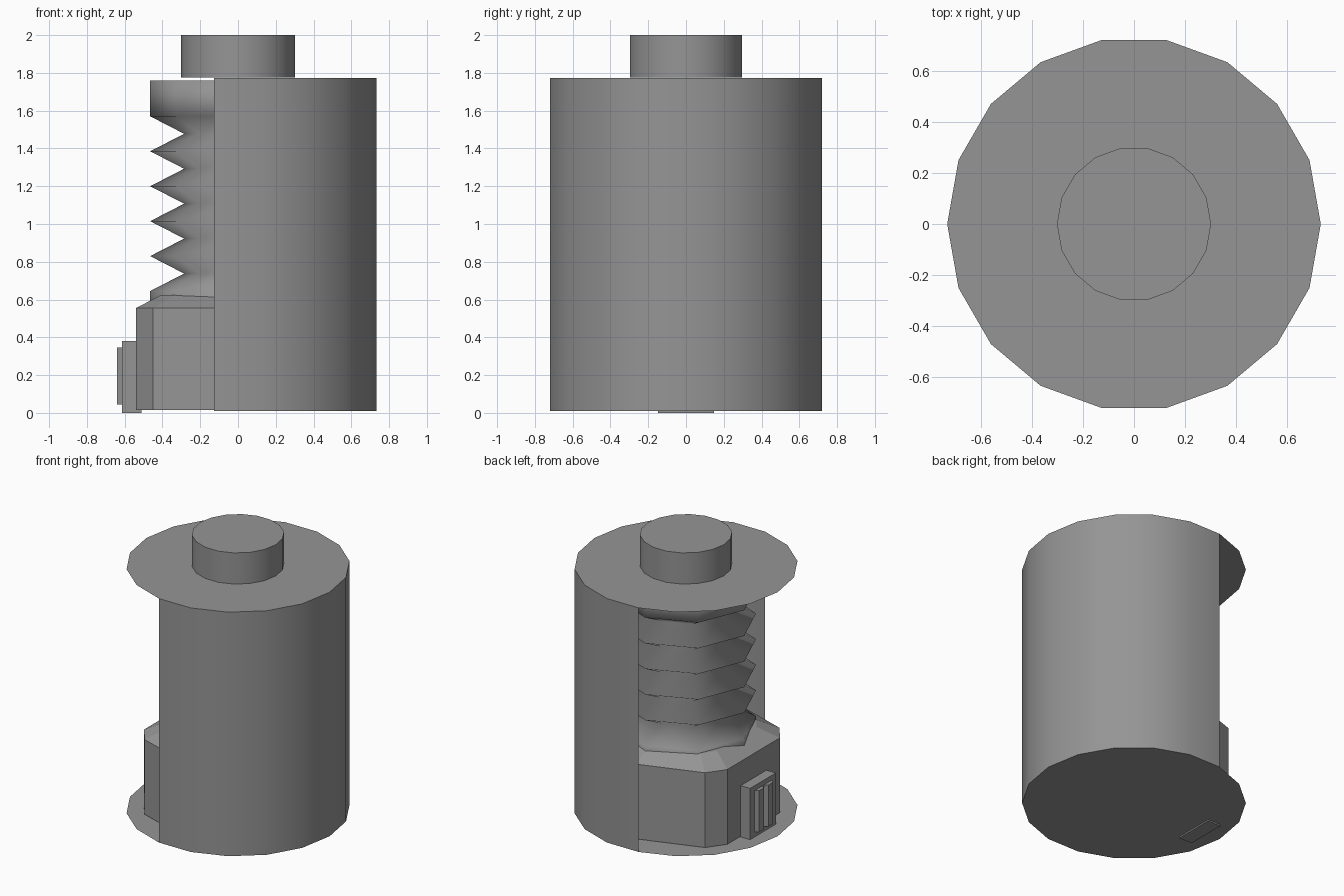
import bpy, bmesh
from math import cos, sin, radians, pi

if "Cube" in bpy.data.objects:
    bpy.data.objects.remove(bpy.data.objects["Cube"], do_unlink=True)

GREY = (0.3, 0.3, 0.3, 1)
grey = bpy.data.materials.new("mid grey")
grey.use_nodes = True
grey.diffuse_color = GREY
grey.node_tree.nodes["Principled BSDF"].inputs["Base Color"].default_value = GREY


def finish(name, bm, smooth_angle=None, fix_normals=True):
    """Turn a bmesh into a named object, optionally smooth shaded."""
    if fix_normals:
        bmesh.ops.recalc_face_normals(bm, faces=bm.faces)
    mesh = bpy.data.meshes.new(name)
    bm.to_mesh(mesh)
    bm.free()
    mesh.materials.append(grey)
    ob = bpy.data.objects.new(name, mesh)
    bpy.context.collection.objects.link(ob)
    if smooth_angle:
        bpy.ops.object.select_all(action='DESELECT')
        ob.select_set(True)
        bpy.context.view_layer.objects.active = ob
        bpy.ops.object.shade_smooth_by_angle(angle=radians(smooth_angle))
    return ob


def circle(radius, sides):
    return [(radius * cos(2 * pi * i / sides), radius * sin(2 * pi * i / sides))
            for i in range(sides)]


def loft(name, sections, smooth_angle=None):
    """Bridge a stack of (outline, z) sections and close both ends."""
    bm = bmesh.new()
    rings = [[bm.verts.new((x, y, z)) for x, y in outline] for outline, z in sections]
    n = len(rings[0])
    for low, high in zip(rings, rings[1:]):
        for i in range(n):
            j = (i + 1) % n
            bm.faces.new((low[i], low[j], high[j], high[i]))
    bm.faces.new(rings[0][::-1])
    bm.faces.new(rings[-1])
    return finish(name, bm, smooth_angle)


def rect(x0, x1, y0, y1):
    return [(x0, y0), (x1, y0), (x1, y1), (x0, y1)]


# Housing: two full discs joined by a thin wall that is open on the -x side
SIDES, RADIUS = 18, 0.732
bm = bmesh.new()
low, high = [[bm.verts.new((x, y, z)) for x, y in circle(RADIUS, SIDES)]
             for z in (0.01, 1.772)]
bm.faces.new(low[::-1])
bm.faces.new(high)
for i in range(-5, 5):
    bm.faces.new((low[i], low[i + 1], high[i + 1], high[i]))
finish("housing", bm, 30, fix_normals=False)

# Top knob
loft("top_cap", [(circle(0.302, SIDES), 1.775), (circle(0.302, SIDES), 2.0)], 30)

# Bellows: octagonal pleated column
RIDGE, VALLEY, STEP = 0.465, 0.285, 0.0925
profile = [(RIDGE, 0.5)]
profile += [(VALLEY if i % 2 else RIDGE, 0.645 + i * STEP) for i in range(11)]
profile += [(RIDGE, 1.76)]
loft("bellows", [(circle(r, 8), z) for r, z in profile], 140)

# Base block: chamfered outline with a sloping shoulder
quarter = [(0.54, 0.3), (0.45, 0.425), (0, 0.575)]
upper = quarter + [(-x, y) for x, y in quarter[1::-1]]
outline = upper + [(x, -y) for x, y in upper[::-1]]
shoulder = [(x * 0.75, y * 0.75) for x, y in outline]
loft("base_block", [(outline, 0.015), (outline, 0.555), (shoulder, 0.625)])

# Switch box on the base, with two tapered upright bars
loft("switch_box", [(rect(-0.615, -0.51, -0.147, 0.147), z) for z in (0.0, 0.38)])
for side, name in ((1, "switch_bar_left"), (-1, "switch_bar_right")):
    c = side * 0.053
    bar = [(-0.61, c + 0.047), (-0.64, c + 0.028), (-0.64, c - 0.028), (-0.61, c - 0.047)]
    loft(name, [(bar, 0.045), (bar, 0.345)])
